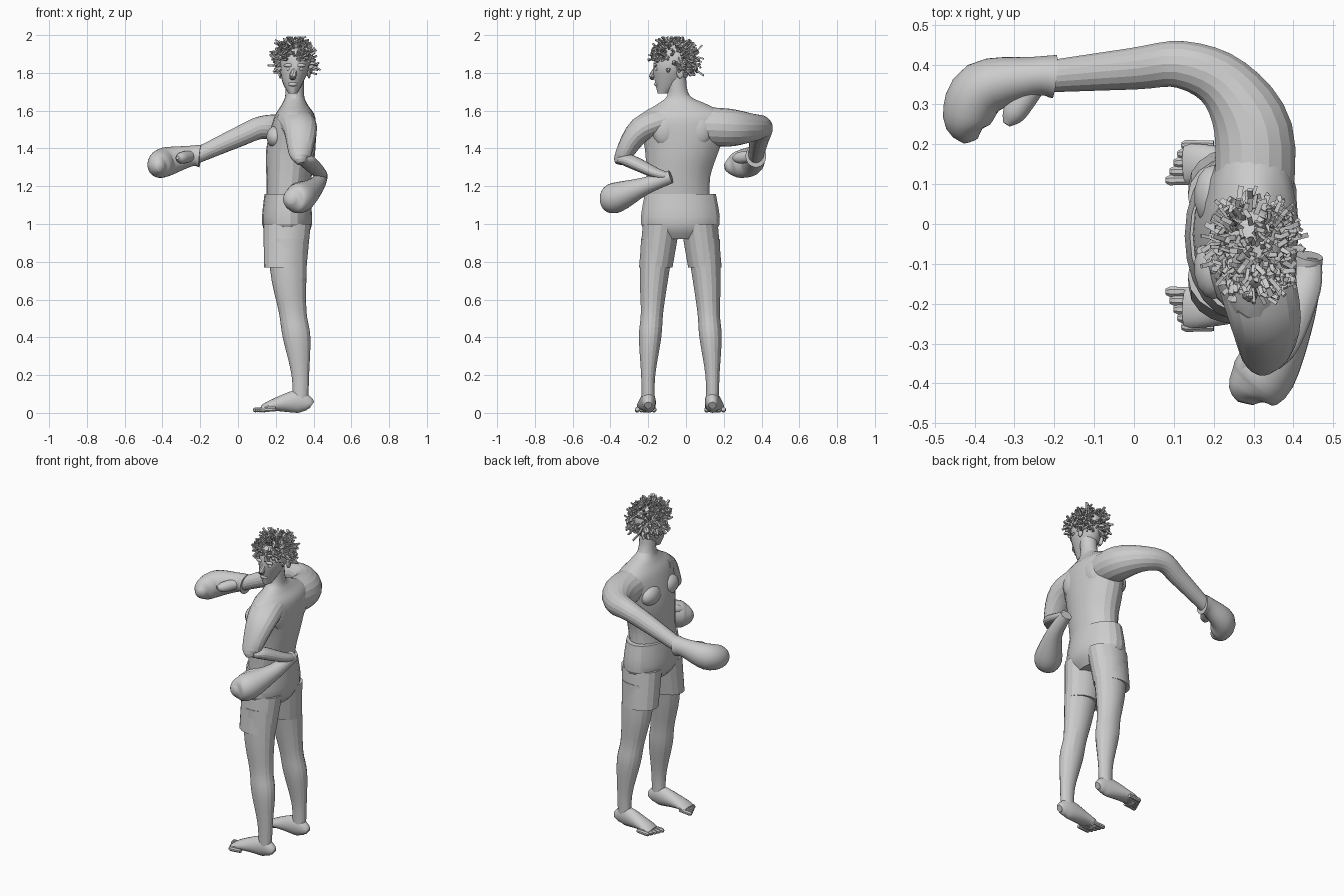
import bpy, bmesh, math, random
from mathutils import Vector, Matrix

cube = bpy.data.objects.get("Cube")
if cube:
    bpy.data.objects.remove(cube, do_unlink=True)

UP = Vector((0, 0, 1))
FORE = Vector((1, 0, 0))
MID_Y = -.03          # symmetry line between the legs
SIDES = (("right", -1), ("left", 1))

grey = bpy.data.materials.new("clay_grey")
grey.use_nodes = True
grey.diffuse_color = (.6, .6, .6, 1)
for node in grey.node_tree.nodes:
    if node.type == 'BSDF_PRINCIPLED':
        node.inputs["Base Color"].default_value = grey.diffuse_color


def refine(rows, steps):
    """Smooth the rows with a Catmull-Rom spline."""
    result = []
    last = len(rows) - 1
    for i in range(last):
        before, start, end = rows[max(i - 1, 0)], rows[i], rows[i + 1]
        after = rows[min(i + 2, last)]
        for k in range(steps):
            t = k / steps
            result.append([b + .5 * t * (c - a + t * (2 * a - 5 * b + 4 * c - d + t * (3 * (b - c) + d - a)))
                           for a, b, c, d in zip(before, start, end, after)])
    result.append(rows[last])
    return result


def add_tube(bm, rows, sides, flat=1, level=False):
    """Loft ellipses; each row is a centre, a side radius and perhaps a depth radius."""
    points = [Vector(row[:3]) for row in rows]
    rings = []
    for i, (point, row) in enumerate(zip(points, rows)):
        ahead = points[min(i + 1, len(points) - 1)]
        behind = points[max(i - 1, 0)]
        tangent = UP if level else (ahead - behind).normalized()
        side = (FORE if level else UP).cross(tangent).normalized()
        depth = tangent.cross(side)
        wide = max(row[3], .004)
        deep = max(row[4], .004) if len(row) > 4 else wide * flat
        ring = []
        for k in range(sides):
            angle = math.tau * (k + .5) / sides
            offset = side * math.cos(angle) * wide + depth * math.sin(angle) * deep
            ring.append(bm.verts.new(point + offset))
        rings.append(ring)
    for low, high in zip(rings, rings[1:]):
        for k in range(sides):
            j = (k + 1) % sides
            bm.faces.new((low[k], low[j], high[j], high[k]))
    bm.faces.new(rings[0][::-1])
    bm.faces.new(rings[-1])


def finish(bm, name, smooth_angle):
    """Turn the working mesh into a named, shaded object."""
    bmesh.ops.recalc_face_normals(bm, faces=bm.faces)
    mesh = bpy.data.meshes.new(name)
    bm.to_mesh(mesh)
    bm.free()
    mesh.materials.append(grey)
    obj = bpy.data.objects.new(name, mesh)
    bpy.context.collection.objects.link(obj)
    if smooth_angle:
        bpy.ops.object.select_all(action='DESELECT')
        obj.select_set(True)
        bpy.context.view_layer.objects.active = obj
        bpy.ops.object.shade_smooth_by_angle(angle=math.radians(smooth_angle))


def tube(name, rows, flat=1, level=False, sides=18, smooth_angle=18):
    bm = bmesh.new()
    add_tube(bm, refine(rows, 4), sides, flat, level)
    finish(bm, name, smooth_angle)


def padded(name, rows, flat=1):
    """Rounded, fully smooth tube for the gloves."""
    tube(name, rows, flat, sides=24, smooth_angle=50)


def blob(name, center, radii):
    bm = bmesh.new()
    matrix = Matrix.Translation(center) @ Matrix.Diagonal((*radii, 1))
    bmesh.ops.create_uvsphere(bm, u_segments=14, v_segments=9, radius=1, matrix=matrix)
    finish(bm, name, 40)


def random_vector(spread):
    return Vector([random.uniform(-spread, spread) for axis in range(3)])


# Torso with shoulders and neck
tube("torso", [
    (.26, -.04, 1.1, .17, .11), (.27, -.04, 1.25, .17, .12),
    (.28, -.02, 1.4, .2, .13), (.3, -.01, 1.56, .24, .11),
    (.3, -.02, 1.63, .14, .07), (.3, -.04, 1.68, .06, .05),
    (.3, -.05, 1.78, .05, .05)], level=True, sides=22)

# Shorts: waist part
tube("shorts_waist", [
    (.26, -.03, 1.16, .19), (.26, -.03, 1, .21), (.26, -.03, .92, .14)],
    flat=.63, level=True, sides=22)

for label, sign in SIDES:
    def mirrored(rows):
        return [(x, MID_Y + sign * y, *rest) for x, y, *rest in rows]

    # Chest and back muscles
    y = sign * .09 - .02
    blob(label + "_chest_muscle", (.2, y, 1.46), (.05, .08, .06))
    blob(label + "_shoulder_blade", (.37, y, 1.5), (.04, .07, .09))

    # Legs, shorts legs and feet
    tube(label + "_shorts_leg", mirrored([(.26, .1, 1, .1), (.25, .13, .77, .09)]),
         flat=1.25, level=True)
    tube(label + "_leg", mirrored([
        (.26, .12, .92, .09), (.27, .14, .7, .075), (.29, .15, .53, .06),
        (.31, .16, .4, .06), (.33, .17, .2, .038), (.33, .17, .05, .034)]),
        flat=1.22, level=True)
    tube(label + "_foot", mirrored([
        (.39, .17, .04, .02, .02), (.37, .17, .05, .03, .04),
        (.31, .17, .06, .04, .06), (.18, .18, .04, .05, .03),
        (.13, .18, .02, .05, .02)]), smooth_angle=30)
    bm = bmesh.new()
    for i in range(5):
        y, tip = .14 + .022 * i, .08 + .01 * i
        add_tube(bm, mirrored([(tip + .08, y, .02, .012), (tip + .01, y, .016, .014),
                               (tip, y, .014, .008)]), 8)
    finish(bm, label + "_toes", 30)

    # Face details in pairs
    blob(label + "_eye", (.3 + sign * .03, -.157, 1.82), (.015, .01, .01))
    blob(label + "_brow", (.3 + sign * .03, -.163, 1.84), (.03, .01, .01))
    blob(label + "_ear", (.3 + sign * .076, -.03, 1.8), (.01, .02, .03))

# Left arm sweeping out and across
tube("left_arm", [
    (.3, .06, 1.52, .1), (.3, .23, 1.51, .1), (.23, .35, 1.51, .075),
    (.12, .4, 1.51, .06), (0, .39, 1.46, .053), (-.22, .37, 1.36, .04)])

# Right arm, bent tightly with the forearm folded back
tube("right_upper_arm", [
    (.3, -.11, 1.55, .1), (.33, -.24, 1.5, .09),
    (.33, -.33, 1.37, .06), (.34, -.35, 1.32, .03)], flat=.75)
tube("right_forearm", [
    (.34, -.35, 1.34, .03), (.37, -.29, 1.33, .05),
    (.43, -.16, 1.27, .04), (.44, -.09, 1.25, .03)], flat=.7)

# Boxing gloves
padded("left_glove", [
    (-.2, .37, 1.36, .055), (-.25, .37, 1.36, .05), (-.38, .34, 1.33, .07),
    (-.42, .26, 1.31, .06), (-.41, .21, 1.3, .02)], flat=1.1)
padded("left_glove_thumb", [
    (-.25, .35, 1.36, .03), (-.3, .28, 1.35, .03), (-.32, .25, 1.35, .01)])
padded("right_glove", [
    (.44, -.08, 1.25, .035), (.41, -.22, 1.2, .047), (.33, -.37, 1.14, .08),
    (.29, -.42, 1.13, .06), (.28, -.45, 1.13, .02)])
padded("right_glove_thumb", [
    (.37, -.27, 1.2, .03), (.31, -.33, 1.19, .03), (.27, -.37, 1.18, .01)])

# Head turned to the side, with nose and mouth
tube("head", [
    (.29, -.12, 1.69, .03), (.29, -.09, 1.75, .075), (.3, -.07, 1.83, .105),
    (.3, -.06, 1.91, .095), (.3, -.06, 1.95, .03)],
    flat=.73, level=True, smooth_angle=25)
tube("nose", [(.3, -.16, 1.83, .01), (.29, -.18, 1.78, .02), (.29, -.17, 1.77, .01)],
     flat=.8, sides=8, smooth_angle=30)
blob("lips", (.29, -.155, 1.74), (.025, .014, .012))

# Curly hair made of short crooked locks
random.seed(4)
bm = bmesh.new()
scalp = Vector((.3, -.06, 1.87))
skull_radii = Vector((.08, .1, .085))
count = 0
while count < 330:
    outward = random_vector(1).normalized()
    on_face = outward.y < -.35 and outward.z < 0
    if outward.z < -.6 or on_face:
        continue
    count += 1
    root = scalp + outward * skull_radii
    middle = root + outward * random.uniform(.014, .03) + random_vector(.012)
    tip = middle + outward * random.uniform(0, .02) + random_vector(.018)
    tip.z = min(tip.z, 1.99)
    wide = random.uniform(.006, .01)
    add_tube(bm, [(*point, wide, .006) for point in (root, middle, tip)], 4)
finish(bm, "curly_hair", 0)
